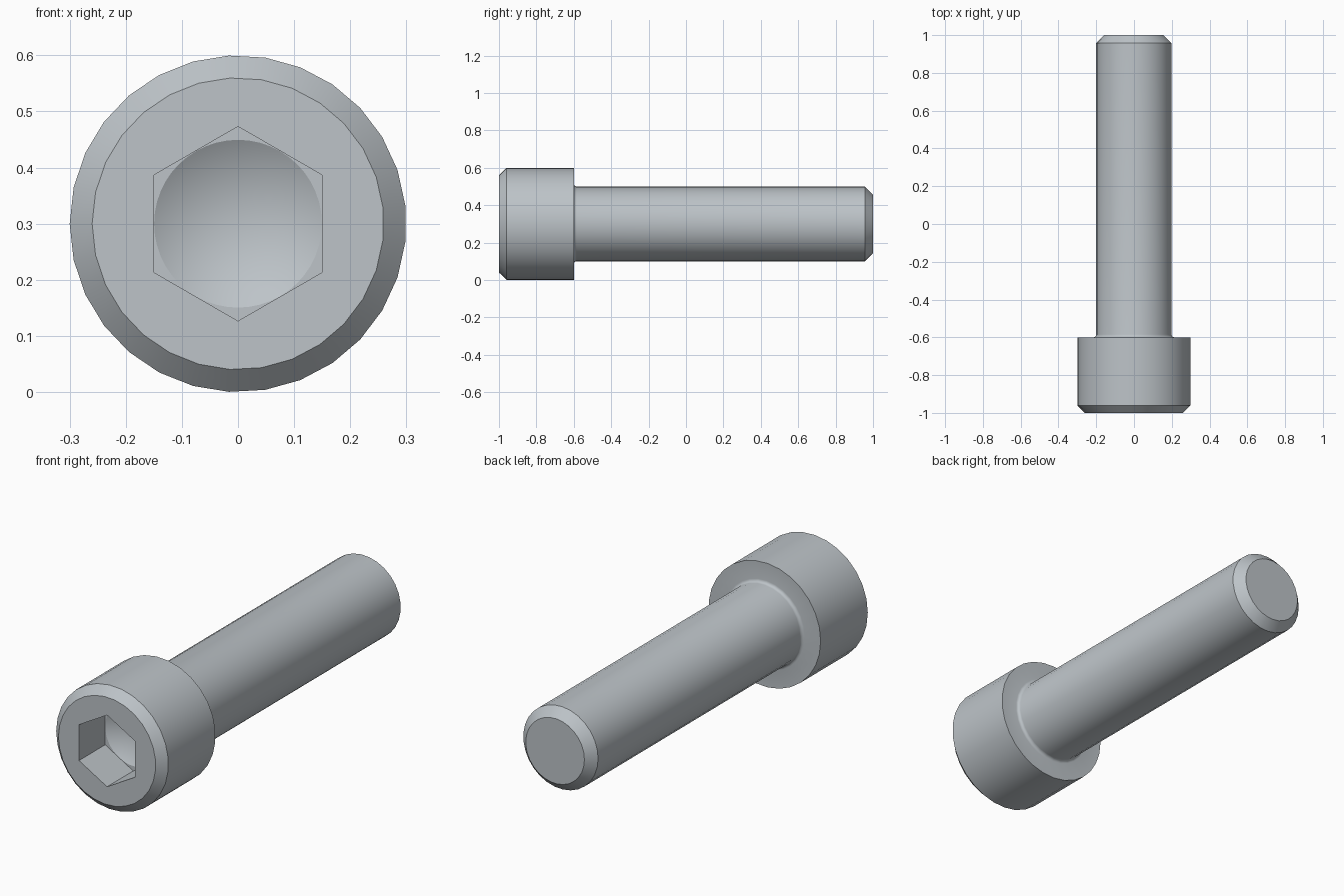
import bpy, bmesh, math

if "Cube" in bpy.data.objects:
    bpy.data.objects.remove(bpy.data.objects["Cube"])

SIDES = 29
AXIS_Z = 0.3          # height of the bolt axis


def lathe(name, profile, sides, start=math.pi):
    """Turn (radius, y) points around the bolt axis; radius 0 closes to a tip."""
    bm = bmesh.new()
    rings = []
    for r, y in profile:
        if r == 0:
            rings.append([bm.verts.new((0, y, AXIS_Z))])
            continue
        angles = [start + 2 * math.pi * i / sides for i in range(sides)]
        rings.append([bm.verts.new((r * math.cos(a), y, AXIS_Z + r * math.sin(a)))
                      for a in angles])
    for a, b in zip(rings, rings[1:]):
        for i in range(sides):
            j = (i + 1) % sides
            quad = [a[i], a[j], b[j], b[i]] if len(b) > 1 else [a[i], a[j], b[0]]
            bm.faces.new(quad)
    for ring in (rings[0], rings[-1]):
        if len(ring) > 1:
            bm.faces.new(ring)
    bmesh.ops.recalc_face_normals(bm, faces=bm.faces)
    mesh = bpy.data.meshes.new(name)
    bm.to_mesh(mesh)
    bm.free()
    obj = bpy.data.objects.new(name, mesh)
    bpy.context.collection.objects.link(obj)
    return obj


# Bolt body: chamfered head, small fillet under the head, chamfered shank
F = 0.015
fillet = [(0.2 + F - F * math.sin(t), -0.6 + F - F * math.cos(t))
          for t in (math.pi / 2 * i / 4 for i in range(5))]
bolt = lathe("socket_head_bolt",
             [(0.26, -1), (0.3, -0.96), (0.3, -0.6)] + fillet
             + [(0.2, 0.957), (0.157, 1)], SIDES)

# Hexagonal socket and the conical drill point at its bottom
hexagon = lathe("hex_cutter", [(0.1732, -1.1), (0.1732, -0.8)], 6, math.pi / 2)
drill = lathe("drill_cutter", [(0.1495, -1.2), (0.1495, -0.8), (0, -0.713)], 48)

bpy.context.view_layer.objects.active = bolt
bolt.select_set(True)
for cutter in (hexagon, drill):
    cutter.hide_render = True
    mod = bolt.modifiers.new("socket", 'BOOLEAN')
    mod.operation = 'DIFFERENCE'
    mod.solver = 'EXACT'
    mod.object = cutter
    bpy.ops.object.modifier_apply(modifier=mod.name)
    bpy.data.objects.remove(cutter)

# Steel colour and smooth shading with crisp edges
steel = bpy.data.materials.new("steel_grey")
steel.diffuse_color = (0.51, 0.55, 0.58, 1)
steel.use_nodes = True
steel.node_tree.nodes["Principled BSDF"].inputs["Base Color"].default_value = steel.diffuse_color
bolt.data.materials.clear()
bolt.data.materials.append(steel)
bpy.ops.object.shade_smooth_by_angle(angle=math.radians(25))
